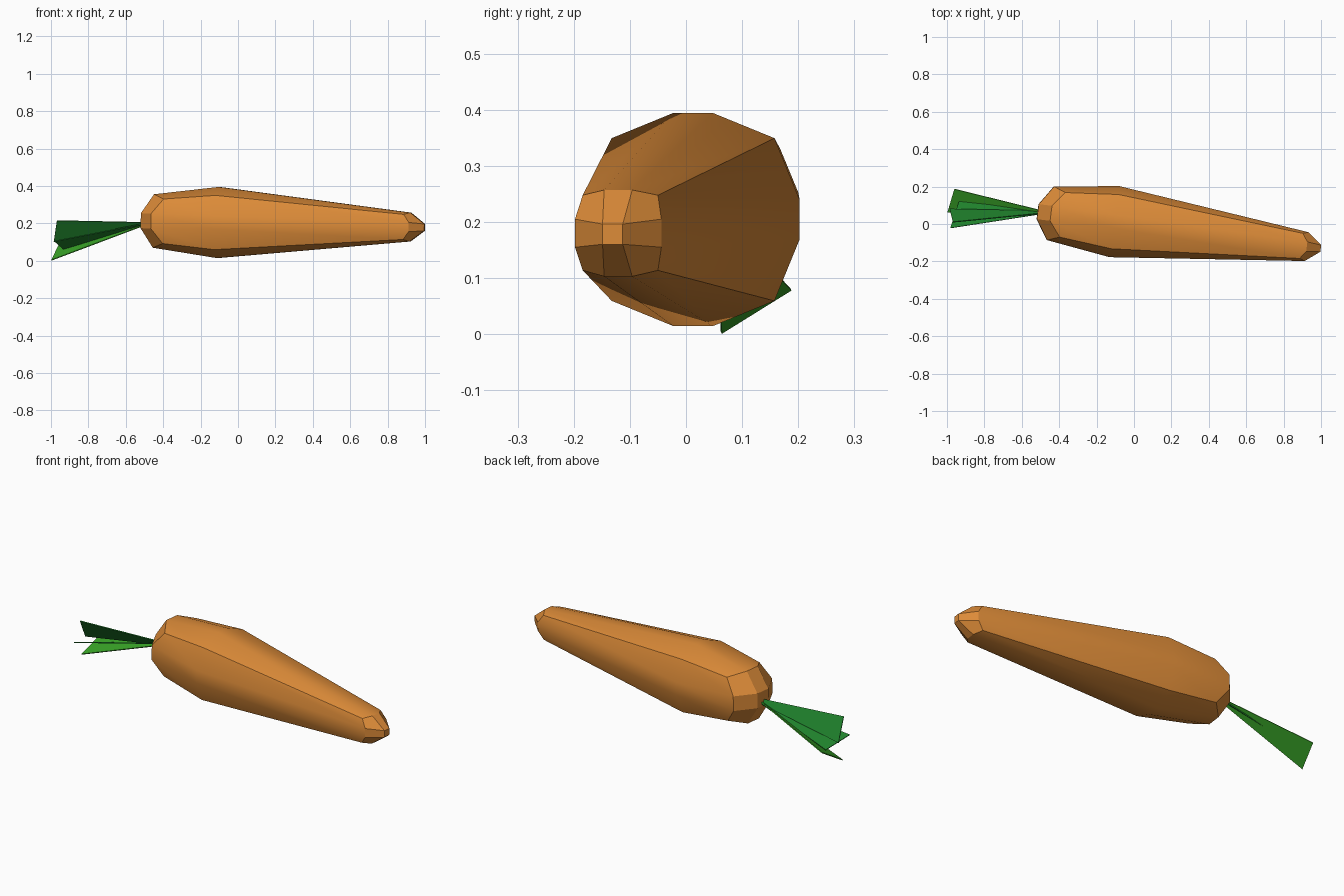
import bpy, bmesh
from mathutils import Vector

if "Cube" in bpy.data.objects:
    bpy.data.objects.remove(bpy.data.objects["Cube"])


def material(name, rgb):
    m = bpy.data.materials.new(name)
    m.diffuse_color = (*rgb, 1)
    m.use_nodes = True
    m.node_tree.nodes["Principled BSDF"].inputs["Base Color"].default_value = m.diffuse_color
    return m


orange = material("carrot orange", (0.72, 0.26, 0.04))
bright_green = material("bright green", (0.04, 0.36, 0.02))
dark_green = material("dark green", (0.014, 0.22, 0.025))


def add_object(name, bm, mat):
    bmesh.ops.recalc_face_normals(bm, faces=bm.faces[:])
    me = bpy.data.meshes.new(name)
    bm.to_mesh(me)
    bm.free()
    me.materials.append(mat)
    ob = bpy.data.objects.new(name, me)
    bpy.context.collection.objects.link(ob)
    return ob


# Tilted carrot axis: x along it, a sideways, b upwards
def point(x, a, b):
    return Vector((x + 0.13 * a + 0.024 * b, -0.001 - 0.13 * x + a, 0.202 - 0.0237 * x + b))


def turn(a, b, k):
    for _ in range(k % 4):
        a, b = -b, a
    return a, b


# Carrot root: rounded-square rings of 12 points with gridded domed ends
bm = bmesh.new()


def ring(x_corner, d, x_side, r, h):
    verts = []
    for k in range(4):
        for x, a, b in ((x_corner, d, d), (x_side, h, r), (x_side, -h, r)):
            verts.append(bm.verts.new(point(x, *turn(a, b, k))))
    return verts


def cap(loop, x, s):
    inner = [bm.verts.new(point(x, *turn(s, s, k))) for k in range(4)]
    for k in range(4):
        bm.faces.new((loop[3 * k], loop[3 * k + 1], inner[k], loop[3 * k - 1]))
        bm.faces.new((loop[3 * k + 1], loop[3 * k + 2], inner[(k + 1) % 4], inner[k]))
    bm.faces.new(inner)


rings = [ring(-0.385, 0.119, -0.447, 0.143, 0.04),
         ring(-0.105, 0.145, -0.105, 0.19, 0.035),
         ring(0.893, 0.067, 0.922, 0.077, 0.025)]
for lo, hi in zip(rings, rings[1:]):
    for i in range(12):
        j = (i + 1) % 12
        bm.faces.new((lo[i], lo[j], hi[j], hi[i]))
cap(rings[0], -0.515, 0.04)
cap(rings[-1], 0.998, 0.018)
root = add_object("carrot_root", bm, orange)
bpy.context.view_layer.objects.active = root
root.select_set(True)
bpy.ops.object.shade_smooth_by_angle(angle=0.52)


# Leaves: thin blades fanning out of the crown
def leaf(name, p, q, mat):
    bm = bmesh.new()
    p, q = Vector(p), Vector(q)
    stem = Vector((-0.5, 0.063, 0.195))
    side = (q - p).normalized() * 0.012
    bm.faces.new([bm.verts.new(v) for v in (stem - side, p, q, stem + side)])
    ob = add_object(name, bm, mat)
    mod = ob.modifiers.new("thickness", 'SOLIDIFY')
    mod.thickness = 0.005
    mod.offset = 0


leaf("leaf_low", (-0.997, 0.063, 0.003), (-0.96, 0.187, 0.08), bright_green)
leaf("leaf_upright", (-0.968, 0.01, 0.215), (-0.985, 0.08, 0.1), dark_green)
leaf("leaf_middle", (-0.982, -0.022, 0.105), (-0.935, 0.12, 0.063), dark_green)
